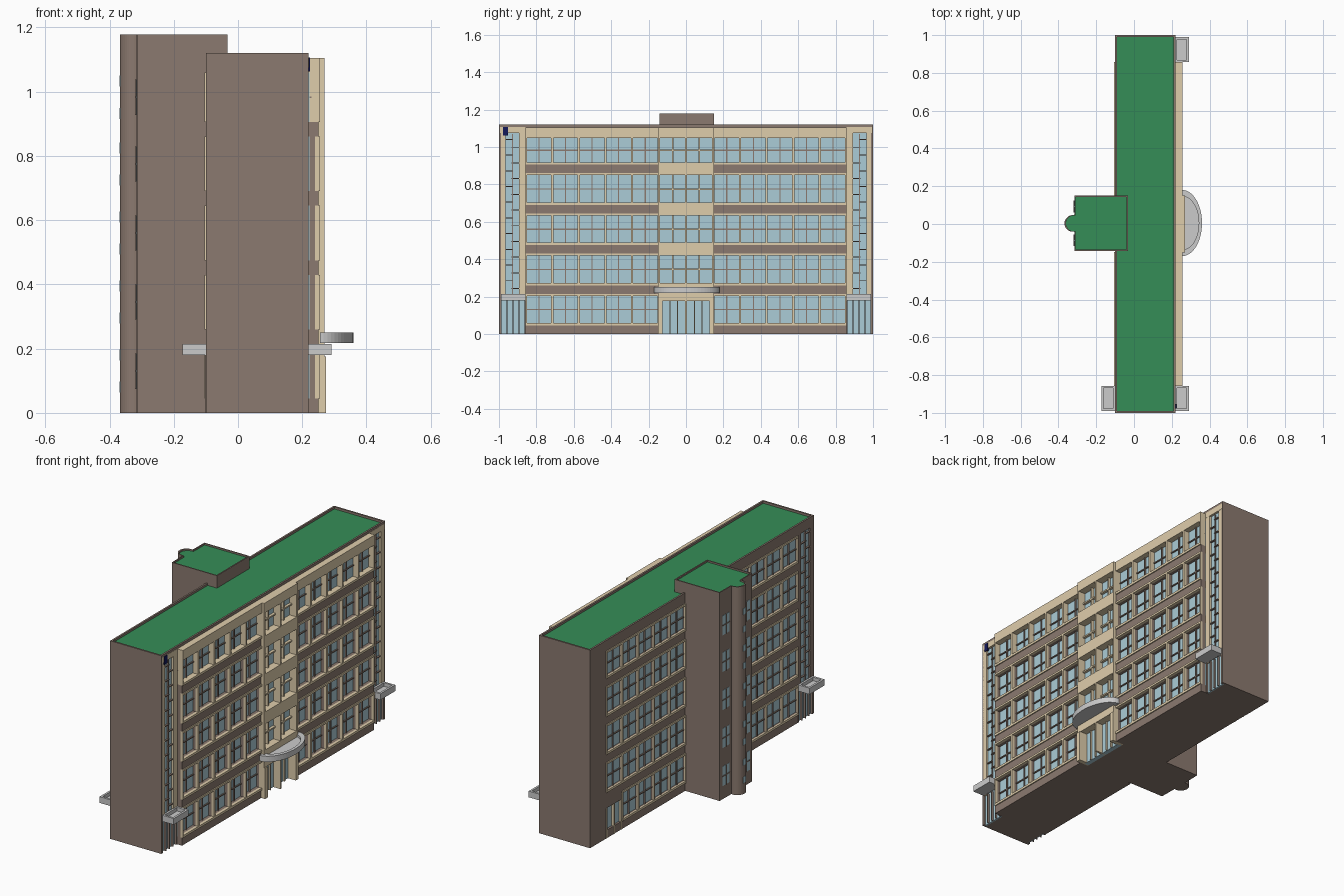
import bpy, bmesh, math

if "Cube" in bpy.data.objects:
    bpy.data.objects.remove(bpy.data.objects["Cube"])

def material(name, r, g, b):
    m = bpy.data.materials.new(name)
    m.diffuse_color = [(c / 255) ** 2.2 for c in (r, g, b)] + [1]
    m.use_nodes = True
    m.node_tree.nodes["Principled BSDF"].inputs["Base Color"].default_value = m.diffuse_color
    return m

BROWN = material("brown_brick", 138, 121, 111)
BEIGE = material("beige_stone", 222, 204, 170)
GLASS = material("blue_glass", 170, 203, 214)
GREEN = material("green_roof", 56, 140, 88)
NAVY = material("navy", 25, 30, 90)

class Part:
    """Collects boxes and prisms into one named object."""
    def __init__(self, name, mat=None):
        self.name, self.mat, self.bm = name, mat, bmesh.new()

    def box(self, x0, x1, y0, y1, z0, z1):
        x0, x1 = sorted((x0, x1))
        y0, y1 = sorted((y0, y1))
        self.prism([(x0, y0), (x1, y0), (x1, y1), (x0, y1)], z0, z1)

    def prism(self, pts, z0, z1, inner=None):
        bm, n = self.bm, len(pts)
        loop = lambda p, z: [bm.verts.new((x, y, z)) for x, y in p]
        a, b = loop(pts, z0), loop(pts, z1)
        if inner:
            c, d = loop(inner, z0), loop(inner, z1)
        else:
            bm.faces.new(a[::-1])
            bm.faces.new(b)
        for i in range(n):
            j = (i + 1) % n
            bm.faces.new((a[i], a[j], b[j], b[i]))
            if inner:
                bm.faces.new((b[i], b[j], d[j], d[i]))
                bm.faces.new((d[i], d[j], c[j], c[i]))
                bm.faces.new((c[i], c[j], a[j], a[i]))

    def done(self):
        me = bpy.data.meshes.new(self.name)
        self.bm.to_mesh(me)
        self.bm.free()
        ob = bpy.data.objects.new(self.name, me)
        bpy.context.collection.objects.link(ob)
        if self.mat:
            me.materials.append(self.mat)
        return ob

def rect(x0, x1, y0, y1):
    return [(x0, y0), (x1, y0), (x1, y1), (x0, y1)]

def shrink(pts, cx, cy, s):
    return [(cx + (x - cx) * s, cy + (y - cy) * s) for x, y in pts]

# Main block: core, end walls, parapet and roof
body = Part("main_block", BROWN)
body.box(-0.085, 0.20, -0.99, 0.99, 0, 1.10)
for s in (-1, 1):
    body.box(-0.10, 0.22, s * 0.99, s, 0, 1.105)
body.prism(rect(-0.10, 0.22, -1, 1), 1.105, 1.12, rect(-0.09, 0.21, -0.99, 0.99))
body.box(0.20, 0.22, -0.99, 0.99, 1.085, 1.105)
body.box(-0.10, -0.085, -0.99, 0.99, 1.06, 1.105)
body.box(-0.10, -0.085, 0.857, 0.99, 0, 1.06)
body.box(-0.10, -0.085, -0.885, -0.857, 0.18, 1.06)
body.box(-0.10, -0.085, -0.99, -0.965, 0.18, 1.06)
body.done()
roof = Part("main_roof", GREEN)
roof.box(-0.092, 0.212, -0.992, 0.992, 1.10, 1.108)
roof.done()

# Window wings: brown bands, beige frames, recessed glass
ROWS = [(0.045, 0.215), (0.26, 0.43), (0.475, 0.645), (0.69, 0.86), (0.905, 1.06)]
Y0, PITCH, F = 0.147, 0.142, 0.006

def wing(label, side, back, glass, mid, wall, out):
    band, frame = Part(label + "_bands", BROWN), Part(label + "_frames", BEIGE)
    pane = Part(label + "_glass", GLASS)
    d = 1 if glass > 0 else -1
    yend = side * (Y0 + 5 * PITCH)
    prev = 0
    for r, (z0, z1) in enumerate(ROWS):
        top = r == 4 and d > 0
        band.box(back, wall, side * Y0, yend, prev, z0)
        prev = z1
        door_bay = d < 0 and side > 0 and r == 0
        last = 4 if door_bay else 5
        yr = side * (Y0 + last * PITCH)
        m = glass if top else mid
        pane.box(back, glass, side * Y0, yr, z0, z1)
        for a, b in ((z0, z0 + 0.013), (z1 - 0.011, z1)):
            frame.box(m, out, side * Y0, yr, a, b)
            if not top:
                band.box(glass, mid, side * Y0, yr, a, b)
        for i in range(last + 1):
            lo, hi = Y0 + i * PITCH - F, Y0 + i * PITCH + F
            lo, hi = max(lo, Y0), min(hi, abs(yend))
            frame.box(m, out, side * lo, side * hi, z0 + 0.013, z1 - 0.011)
            if not top:
                band.box(glass, mid, side * lo, side * hi, z0 + 0.013, z1 - 0.011)
            if i < last:
                yc = side * (Y0 + (i + 0.5) * PITCH)
                band.box(glass, glass + d * 0.008, yc - 0.003, yc + 0.003, z0 + 0.013, z1 - 0.011)
        zc = (z0 + z1) / 2
        band.box(glass, glass + d * 0.007, side * Y0, yr, zc - 0.003, zc + 0.003)
        if door_bay:
            # Back service door
            band.box(back, wall, yr, yend, 0.17, z1)
            pane.box(back, glass, yr, yend, 0, 0.17)
            for y in (yr + 0.007, (yr + yend) / 2, yend - 0.004):
                frame.box(back, -0.102, y - 0.004, y + 0.004, 0, 0.17)
    if d > 0:
        frame.box(back, out, side * Y0, yend, 1.06, 1.105)
    for p in (band, frame, pane):
        p.done()

for side, word in ((-1, "near"), (1, "far")):
    wing(f"front_{word}_wing", side, 0.20, 0.222, 0.24, 0.25, 0.256)
    wing(f"back_{word}_wing", side, -0.08, -0.088, -0.096, -0.10, -0.105)

# Central entrance bay
bay, bay_glass = Part("entrance_bay", BEIGE), Part("entrance_bay_glass", GLASS)
OUT = 0.269
bay_glass.box(0.20, 0.225, -0.14, 0.14, 0, 1.06)
for s in (-1, 1):
    bay.box(0.20, OUT, s * 0.14, s * 0.15, 0, 1.105)
    bay.box(0.20, 0.274, s * 0.125, s * 0.15, 0, 0.175)
bay.box(0.20, OUT, -0.006, 0.006, 0, 1.06)
prev = 0.175
for z0, z1 in ROWS[1:]:
    bay.box(0.20, OUT, -0.14, 0.14, prev, z0 + 0.013)
    prev = z1 - 0.011
    zc = (z0 + z1) / 2
    for s in (-1, 1):
        bay.box(0.225, 0.24, s * 0.07 - 0.004, s * 0.07 + 0.004, z0 + 0.013, prev)
    bay.box(0.225, 0.24, -0.14, 0.14, zc - 0.004, zc + 0.004)
bay.box(0.20, OUT, -0.14, 0.14, prev, 1.105)
for y in (-0.085, -0.045, 0.045, 0.085):
    bay.box(0.225, 0.235, y - 0.003, y + 0.003, 0, 0.175)
bay.done()
bay_glass.done()

# Curved entrance canopy with raised rim
arc = [(0.255 + 0.105 * math.cos(t), 0.005 + 0.175 * math.sin(t))
       for t in (math.pi * (i / 28 - 0.5) for i in range(29))]
canopy = Part("entrance_canopy")
canopy.prism(arc, 0.218, 0.238)
canopy.prism(arc, 0.238, 0.25, shrink(arc, 0.275, 0.005, 0.8))
canopy.done()

# Stairwell glass strips, side doors and tray canopies
def stair_strip(label, side, back, glass, face, surround):
    d = 1 if face > 0 else -1
    pane, bars, wall = Part(label + "_glass", GLASS), Part(label + "_bars", BROWN), Part(label + "_surround", surround)
    pane.box(back, glass, side * 0.86, side * 0.99, 0, 1.08)
    if d > 0:
        for a, b in ((0.857, 0.892), (0.965, 0.995)):
            wall.box(back, face, side * a, side * b, 0.18, 1.08)
        wall.box(back, face + 0.001, side * 0.857, side * 0.995, 1.075, 1.107)
    for k in range(20):
        a, b = ((0.89, 0.932), (0.924, 0.967))[k % 2]
        z = 0.24 + k * 0.042
        bars.box(glass, glass + d * 0.01, side * a, side * b, z, z + 0.005)
    bars.box(glass, glass + d * 0.008, side * 0.926, side * 0.93, 0.2, 1.07)
    for y in (0.862, 0.893, 0.925, 0.957, 0.988):
        bars.box(glass, face, side * y - 0.002, side * y + 0.002, 0, 0.18)
    for p in (pane, bars, wall):
        p.done()
    tray = Part(label + "_canopy")
    x0, x1 = sorted((face - d * 0.004, face + d * 0.071))
    y0, y1 = sorted((side * 0.857, side * 0.99))
    tray.box(x0, x1, y0, y1, 0.18, 0.195)
    tray.prism(rect(x0, x1, y0, y1), 0.195, 0.215,
               rect(x0 + 0.012, x1 - 0.012, y0 + 0.012, y1 - 0.012))
    tray.done()

stair_strip("front_near_stair", -1, 0.19, 0.208, 0.22, BEIGE)
stair_strip("front_far_stair", 1, 0.19, 0.208, 0.22, BEIGE)
stair_strip("back_stair", -1, -0.08, -0.09, -0.102, BROWN)

plate = Part("corner_plate", NAVY)
plate.box(0.215, 0.224, -0.978, -0.952, 1.062, 1.107)
plate.done()

# Rear tower with rounded projection
R = 0.044
bump = [(-0.324 + R * math.cos(t), 0.003 + R * math.sin(t))
        for t in (math.radians(80 + 200 * i / 20) for i in range(21))]
outline = [(-0.315, -0.142), (-0.032, -0.142), (-0.032, 0.15), (-0.315, 0.15)] + bump
tower = Part("rear_tower", BROWN)
tower.prism(outline, 0, 1.165)
tower.prism(outline, 1.165, 1.178, shrink(outline, -0.19, 0.004, 0.955))
tower.done()
troof = Part("tower_roof", GREEN)
troof.prism(shrink(outline, -0.19, 0.004, 0.97), 1.16, 1.169)
troof.done()

# Tower windows and small slits on the rounded projection
tg, tb = Part("tower_windows", GLASS), Part("tower_window_bars", BROWN)
for z0, z1 in ROWS:
    zc = (z0 + z1) / 2
    for y0, y1 in ((0.062, 0.125), (-0.117, -0.056)):
        yc = (y0 + y1) / 2
        tg.box(-0.317, -0.31, y0, y1, zc - 0.055, zc + 0.055)
        tb.box(-0.32, -0.31, yc - 0.003, yc + 0.003, zc - 0.055, zc + 0.055)
        tb.box(-0.32, -0.31, y0, y1, zc - 0.003, zc + 0.003)
    for dz in (-0.05, 0.05):
        tg.box(-0.369, -0.35, -0.009, 0.015, zc + dz - 0.017, zc + dz + 0.017)
tg.done()
tb.done()

# Consistent outward normals
for ob in bpy.context.collection.objects:
    bm = bmesh.new()
    bm.from_mesh(ob.data)
    bmesh.ops.recalc_face_normals(bm, faces=bm.faces)
    bm.to_mesh(ob.data)
    bm.free()
